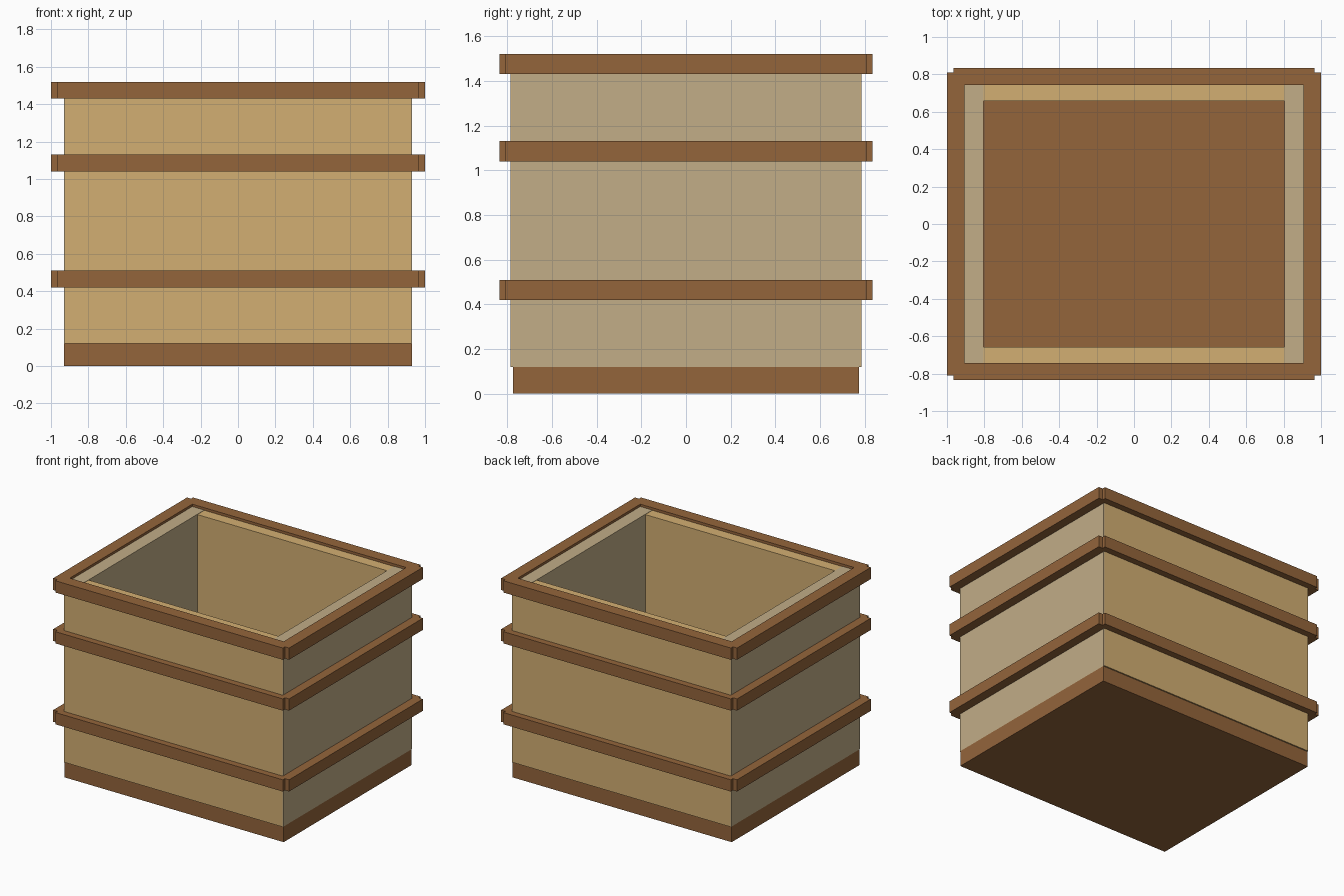
import bpy
import bmesh

if "Cube" in bpy.data.objects:
    bpy.data.objects.remove(bpy.data.objects["Cube"])


def material(name, color):
    mat = bpy.data.materials.new(name)
    mat.diffuse_color = (*color, 1)
    mat.use_nodes = True
    mat.node_tree.nodes["Principled BSDF"].inputs["Base Color"].default_value = mat.diffuse_color
    return mat


BROWN = material("brown_wood", (0.296, 0.130, 0.044))
GOLD = material("golden_wood", (0.651, 0.429, 0.171))
PALE = material("pale_wood", (0.539, 0.418, 0.242))


def box(name, x, y, z, mat):
    """Axis-aligned box from (min, max) ranges."""
    bm = bmesh.new()
    bmesh.ops.create_cube(bm, size=1)
    for v in bm.verts:
        for i, (lo, hi) in enumerate((x, y, z)):
            v.co[i] = hi if v.co[i] > 0 else lo
    mesh = bpy.data.meshes.new(name)
    bm.to_mesh(mesh)
    bm.free()
    mesh.materials.append(mat)
    obj = bpy.data.objects.new(name, mesh)
    bpy.context.collection.objects.link(obj)


def span(sign, inner, outer):
    return tuple(sorted((sign * inner, sign * outer)))


# Floor slab
box("base", (-0.93, 0.93), (-0.775, 0.775), (0, 0.12), BROWN)

# Wall panels; the side panels overlap the ends of the front and back ones
for s, side, end in ((-1, "left", "front"), (1, "right", "back")):
    box(f"{end}_wall", (-0.925, 0.925), span(s, 0.657, 0.785), (0.12, 1.50), GOLD)
    box(f"{side}_wall", span(s, 0.805, 0.93), (-0.78, 0.78), (0.12, 1.502), PALE)

# Three bands of rails, the top one forming the rim
for level, z in (("lower", 0.42), ("middle", 1.04), ("rim", 1.43)):
    for s, side, end in ((-1, "left", "front"), (1, "right", "back")):
        box(f"{level}_{end}_rail", (-0.965, 0.965), span(s, 0.742, 0.835), (z, z + 0.09), BROWN)
        box(f"{level}_{side}_rail", span(s, 0.907, 1.0), (-0.81, 0.81), (z, z + 0.09), BROWN)
